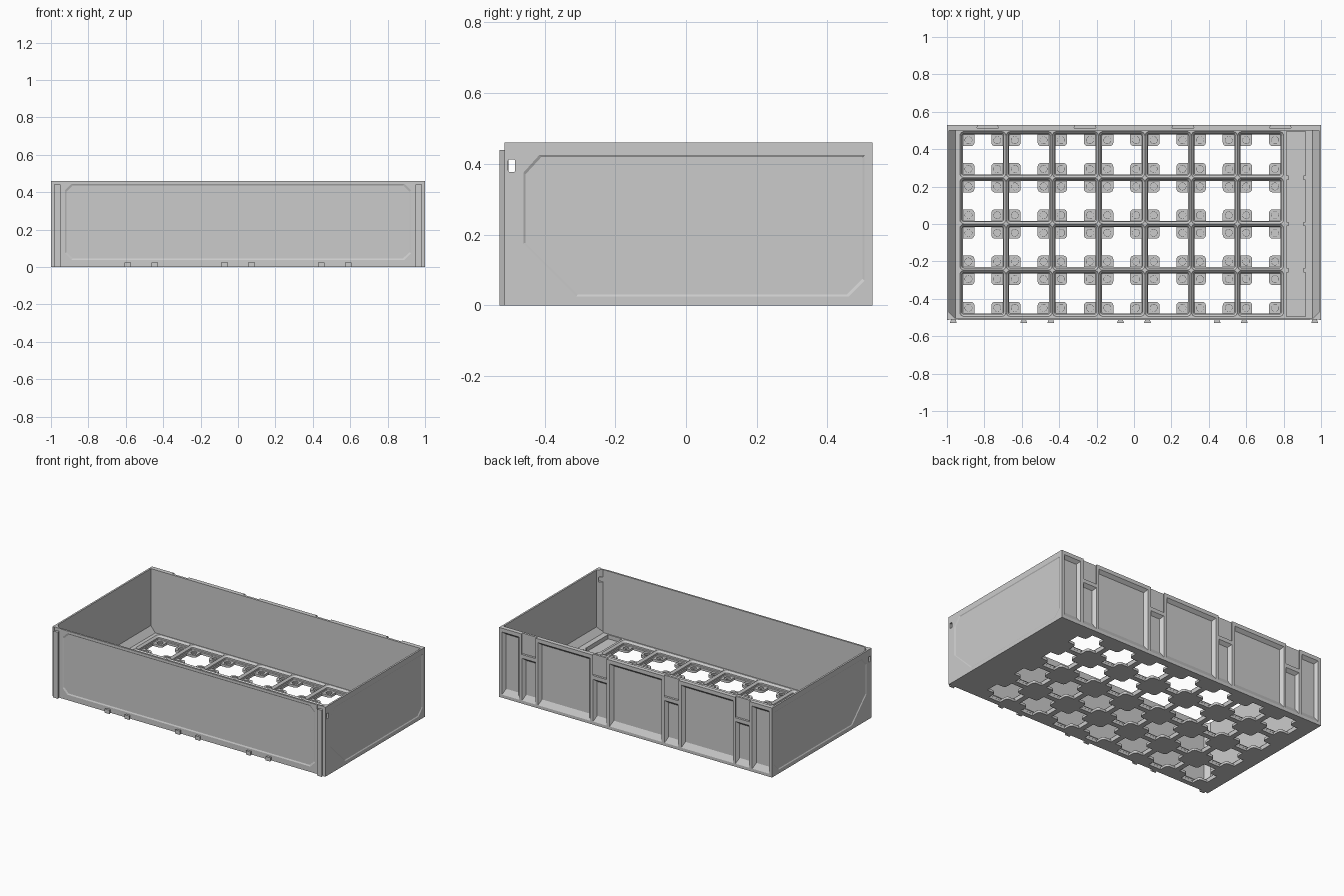
import bpy, bmesh, math

if "Cube" in bpy.data.objects:
    bpy.data.objects.remove(bpy.data.objects["Cube"])


# ---------- helpers ----------
def ring(pts, axis, d):
    """Place a 2D outline on the plane axis = d."""
    if axis == 'x':
        return [(d, u, v) for u, v in pts]
    if axis == 'y':
        return [(u, d, v) for u, v in pts]
    return [(u, v, d) for u, v in pts]


def make(name, parts):
    """Each part is a list of rings, bridged and capped."""
    bm = bmesh.new()
    for rings in parts:
        loops = [[bm.verts.new(p) for p in r] for r in rings]
        n = len(loops[0])
        for a, b in zip(loops, loops[1:]):
            for i in range(n):
                k = (i + 1) % n
                bm.faces.new((a[i], a[k], b[k], b[i]))
        bm.faces.new(loops[0][::-1])
        bm.faces.new(loops[-1])
    bmesh.ops.recalc_face_normals(bm, faces=bm.faces[:])
    me = bpy.data.meshes.new(name)
    bm.to_mesh(me)
    bm.free()
    ob = bpy.data.objects.new(name, me)
    bpy.context.collection.objects.link(ob)
    return ob


def prism(pts, axis, a, b):
    return [ring(pts, axis, a), ring(pts, axis, b)]


def rect(u0, u1, v0, v1):
    return [(u0, v0), (u1, v0), (u1, v1), (u0, v1)]


def box(x0, x1, y0, y1, z0, z1):
    return prism(rect(x0, x1, y0, y1), 'z', z0, z1)


def cut(ob, parts):
    """Boolean-subtract the parts and discard the cutter."""
    cutter = make("cutter", parts)
    cutter.hide_render = True
    m = ob.modifiers.new("cut", 'BOOLEAN')
    m.operation, m.solver, m.object = 'DIFFERENCE', 'EXACT', cutter
    bpy.context.view_layer.objects.active = ob
    bpy.ops.object.modifier_apply(modifier=m.name)
    bpy.data.objects.remove(cutter, do_unlink=True)


def recess(outer, inner, axis, surface, depth):
    """Sloped-edge pocket; depth is signed, pointing into the wall."""
    return [ring(outer, axis, surface - depth), ring(outer, axis, surface),
            ring(inner, axis, surface + depth)]


def shrink(pts, d):
    us, vs = [p[0] for p in pts], [p[1] for p in pts]
    cu, cv = (min(us) + max(us)) / 2, (min(vs) + max(vs)) / 2
    su = 1 - 2 * d / (max(us) - min(us))
    sv = 1 - 2 * d / (max(vs) - min(vs))
    return [(cu + (u - cu) * su, cv + (v - cv) * sv) for u, v in pts]


def round_square(cx, cy, h, r, seg=4):
    pts = []
    for q, (sx, sy) in enumerate(((1, 1), (-1, 1), (-1, -1), (1, -1))):
        for i in range(seg + 1):
            a = math.pi / 2 * (q + i / seg)
            pts.append((cx + sx * (h - r) + r * math.cos(a),
                        cy + sy * (h - r) + r * math.sin(a)))
    return pts


def cross(cx, cy, h, k, r, seg=4):
    """Square opening with four round-cornered pads left in its corners."""
    quad = [(h, k)]
    for i in range(seg + 1):
        a = math.pi * (1.5 - 0.5 * i / seg)
        quad.append((k + r + r * math.cos(a), k + r + r * math.sin(a)))
    quad.append((k, h))
    pts = []
    for q in range(4):
        c, s = ((1, 0), (0, 1), (-1, 0), (0, -1))[q]
        pts += [(cx + u * c - v * s, cy + u * s + v * c) for u, v in quad]
    return pts


def circle(cx, cy, r, n=20):
    return [(cx + r * math.cos(2 * math.pi * i / n),
             cy + r * math.sin(2 * math.pi * i / n)) for i in range(n)]


H = 0.46        # overall height
FLOOR = 0.043   # top of the grid floor
PAD = 0.016     # top of the corner pads
PITCH = 0.2475
FRONT, BACK = -0.514, 0.528
IN_F, IN_B, IN_X = -0.502, 0.499, 0.988

# ---------- grid floor: 7 x 4 sockets with corner pads ----------
floor = make("grid_floor", [box(-IN_X, IN_X, IN_F, IN_B, 0, FLOOR)])
cells = [(-0.808 + PITCH * i, PITCH * (j - 1.5)) for i in range(7) for j in range(4)]
profile = [(0.1285, 0.0285, FLOOR + 0.005), (0.111, 0.011, 0.0305),
           (0.111, 0.011, 0.020), (0.107, 0.007, PAD)]
profile[0] = (0.1232, 0.0232, FLOOR)
cut(floor, [[ring(round_square(x, y, 0.1232, 0.0232), 'z', FLOOR + 0.01)] +
            [ring(round_square(x, y, h, r), 'z', z) for h, r, z in profile]
            for x, y in cells])
cut(floor, [prism(cross(x, y, 0.1065, 0.045, 0.02), 'z', -0.01, 0.022) for x, y in cells])
magnets = [(x + sx * 0.077, y + sy * 0.077) for x, y in cells
           for sx in (-1, 1) for sy in (-1, 1)]
cut(floor, [[ring(circle(x, y, 0.019), 'z', 0.025), ring(circle(x, y, 0.019), 'z', 0.008),
             ring(circle(x, y, 0.009), 'z', 0.0078), ring(circle(x, y, 0.009), 'z', 0.003)]
            for x, y in magnets])

# filler trough beside the grid, with small stubs at the row lines
cut(floor, [box(0.815, 0.917, -0.494, 0.494, PAD, 0.06)])
make("trough_stubs", [box(x, x + 0.012, y - 0.011, y + 0.011, PAD, FLOOR)
                      for x in (0.815, 0.905) for y in (-PITCH, 0, PITCH)])

# ---------- front wall with shallow panel ----------
front = make("front_wall", [box(-IN_X, IN_X, FRONT + 0.004, IN_F, 0, H)])
plate = make("front_panel", [box(-0.94, 0.94, FRONT, FRONT + 0.006, 0.025, H)])
c = 0.035
oct_pts = [(-0.925 + c, 0.038), (0.925 - c, 0.038), (0.925, 0.038 + c), (0.925, 0.445 - c),
           (0.925 - c, 0.445), (-0.925 + c, 0.445), (-0.925, 0.445 - c), (-0.925, 0.038 + c)]
cut(plate, [recess(oct_pts, shrink(oct_pts, 0.008), 'y', FRONT, 0.004)])


# dovetail rails at the ends and short dovetail feet along the bottom
def dovetail(x, z1):
    pts = [(x - 0.011, FRONT + 0.005), (x + 0.011, FRONT + 0.005),
           (x + 0.018, -BACK), (x - 0.018, -BACK)]
    return prism(pts, 'z', 0, z1)


make("front_rails", [dovetail(s * 0.966, 0.44) for s in (-1, 1)])
make("front_feet", [dovetail(cx + s * 0.0725, 0.025)
                    for cx in (-0.517, 0, 0.517) for s in (-1, 1)])

# ---------- side walls, mirrored ----------
side_pts = [(-0.46, 0.175), (-0.31, 0.025), (0.46, 0.025), (0.505, 0.07),
            (0.505, 0.425), (-0.415, 0.425), (-0.46, 0.375)]
slot = round_square(0, 0, 1, 0.3)
slot = [(-0.493 + 0.01 * u, 0.395 + 0.0175 * v) for u, v in slot]
for s, side in ((-1, "left"), (1, "right")):
    wall = make(side + "_wall", [prism(rect(FRONT, BACK, 0, H), 'x', s * IN_X, s)])
    cut(wall, [recess(side_pts, shrink(side_pts, 0.006), 'x', s, -s * 0.004)])
    # chamfered inner front corner
    post = make(side + "_corner_post", [prism(
        [(s * IN_X, IN_F), (s * (IN_X - 0.028), IN_F), (s * IN_X, IN_F + 0.028)],
        'z', FLOOR, H)])
    for ob in (wall, post):
        cut(ob, [prism(slot, 'x', s * 0.9, s * 1.1)])
    # sloped fillet between floor and side wall
    make(side + "_floor_fillet", [prism(
        [(s * IN_X, FLOOR), (s * (IN_X - 0.033), FLOOR), (s * IN_X, FLOOR + 0.04)],
        'y', IN_F, IN_B)])

# ---------- back wall with pockets and dovetail sockets ----------
back = make("back_wall", [box(-IN_X, IN_X, IN_B, BACK, 0, H)])


def pocket(x, half, z0, z1):
    outer = rect(x - half, x + half, z0, z1)
    inner = rect(x - half + 0.016, x + half - 0.016, z0 + 0.035, z1 - 0.018)
    return recess(outer, inner, 'y', BACK, -0.021)


pockets = [pocket(x, 0.19, 0.02, 0.435) for x in (-0.525, 0, 0.525)]
pockets += [pocket(s * x, 0.05, 0.02, 0.30) for s in (-1, 1) for x in (0.262, 0.782)]
pockets += [pocket(s * 0.917, 0.062, 0.02, 0.435) for s in (-1, 1)]
cut(back, pockets)
cut(back, [prism([(x - 0.045, 0.54), (x + 0.045, 0.54), (x + 0.058, 0.514), (x - 0.058, 0.514)],
                 'z', 0.325, 0.5) for x in (-0.783, -0.262, 0.262, 0.783)])
